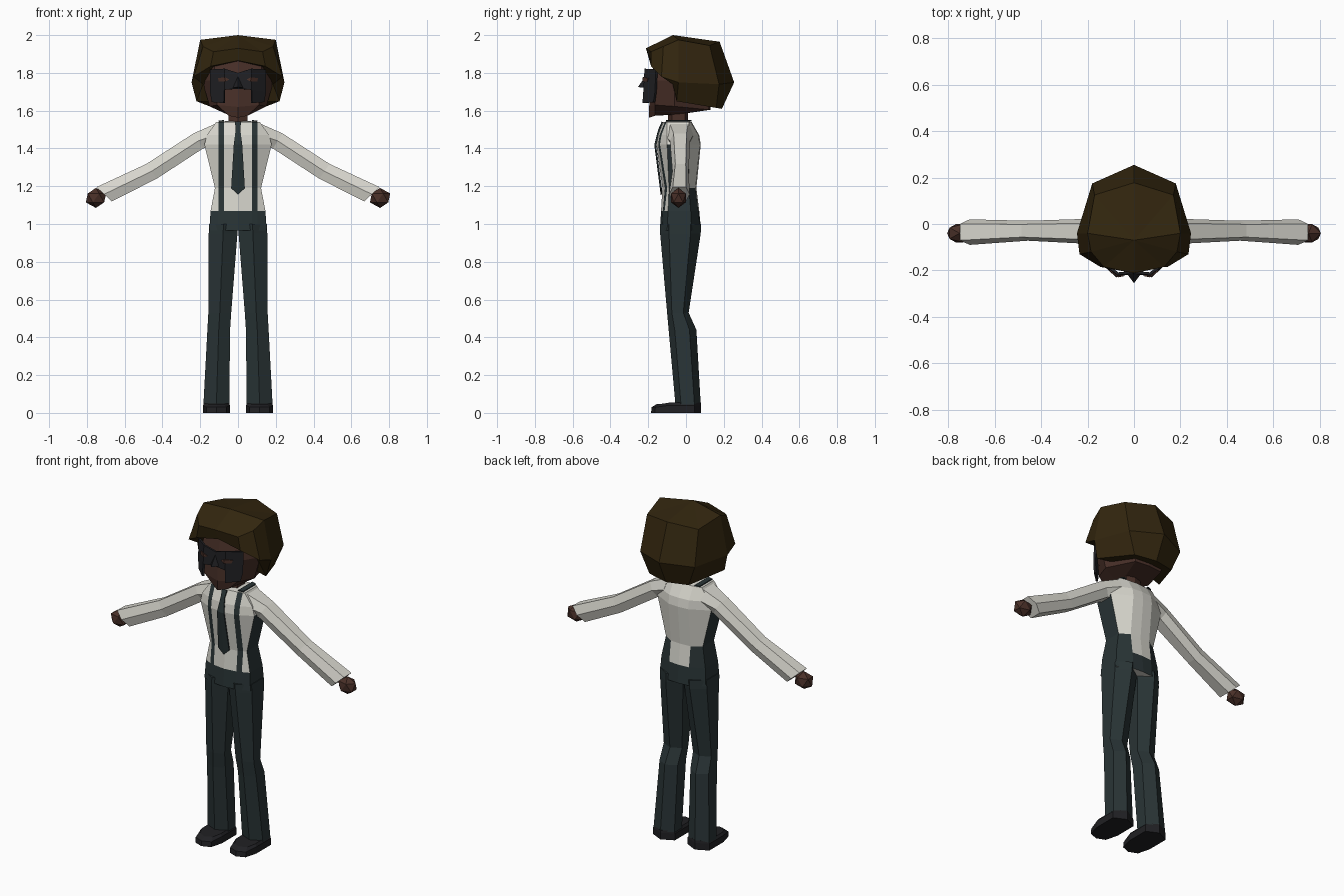
import bpy, bmesh
from mathutils import Matrix, Vector

if "Cube" in bpy.data.objects:
    bpy.data.objects.remove(bpy.data.objects["Cube"])


def material(name, rgb):
    m = bpy.data.materials.new(name)
    m.diffuse_color = (*rgb, 1)
    m.use_nodes = True
    m.node_tree.nodes["Principled BSDF"].inputs["Base Color"].default_value = m.diffuse_color
    return m


HAIR = material("dark brown hair", (0.032, 0.019, 0.0045))
SKIN = material("brown skin", (0.066, 0.029, 0.021))
SHIRT = material("off white cloth", (0.69, 0.68, 0.62))
DARK = material("dark teal cloth", (0.022, 0.034, 0.036))
BLACK = material("soft black", (0.0145, 0.0145, 0.017))


def finish(name, bm, mats):
    bmesh.ops.recalc_face_normals(bm, faces=bm.faces)
    me = bpy.data.meshes.new(name)
    bm.to_mesh(me)
    bm.free()
    for m in mats:
        me.materials.append(m)
    ob = bpy.data.objects.new(name, me)
    bpy.context.collection.objects.link(ob)
    return ob


def both(half):
    """Close a half ring (front centre to back centre) by mirroring it."""
    return half + [(-x, y, z) for x, y, z in reversed(half) if x > 1e-5]


def loft(name, rings, mats, sign=1, rule=None, low=None, high=None):
    """Skin closed rings; low/high are optional cap centre points."""
    bm = bmesh.new()
    vs = [[bm.verts.new((x * sign, y, z)) for x, y, z in r] for r in rings]
    n = len(vs[0])
    for i in range(len(vs) - 1):
        for j in range(n):
            k = (j + 1) % n
            f = bm.faces.new((vs[i][j], vs[i][k], vs[i + 1][k], vs[i + 1][j]))
            if rule:
                f.material_index = rule(i, min(j, n - 1 - j))
    for ring, centre in ((vs[0], low), (vs[-1], high)):
        if centre:
            c = bm.verts.new(centre)
            for j in range(n):
                bm.faces.new((ring[j], ring[(j + 1) % n], c))
        else:
            bm.faces.new(ring)
    return finish(name, bm, mats)


def plate(name, pts, faces, mat, thick, mirror=True):
    """Thin sheet from a few points, mirrored across x."""
    bm = bmesh.new()
    for s in ((1, -1) if mirror else (1,)):
        v = [bm.verts.new((s * x, y, z)) for x, y, z in pts]
        for f in faces:
            idx = f if s > 0 else f[::-1]
            bm.faces.new([v[i] for i in idx])
    bmesh.ops.remove_doubles(bm, verts=bm.verts, dist=1e-4)
    ob = finish(name, bm, [mat])
    mod = ob.modifiers.new("thickness", "SOLIDIFY")
    mod.thickness = thick
    mod.offset = 0
    return ob


# Torso: shirt, braces and trouser top in one skin
def torso_ring(z, yf, yb, xc, yfc, ybc):
    front = lambda x: (x, yf + (yfc - yf) * (x / xc) ** 2, z)
    return both([(0, yf, z), front(0.075), front(0.104), (xc, yfc, z),
                 (xc, ybc, z), (0.065, yb - 0.005, z), (0, yb, z)])


def torso_rule(i, col):
    if i == 0 or (col == 1 and i < 5):
        return 1                      # trousers and braces
    if col == 3 and i < 3:
        return 1                      # dark side panels
    if col == 4 and i == 1:
        return 1                      # raised back of trousers
    return 0


loft("torso", [torso_ring(0.965, -0.138, 0.08, 0.152, -0.10, 0.03),
               torso_ring(1.07, -0.132, 0.07, 0.145, -0.095, 0.025),
               torso_ring(1.19, -0.125, 0.055, 0.122, -0.09, 0.015),
               torso_ring(1.42, -0.157, 0.078, 0.178, -0.10, 0.015),
               torso_ring(1.47, -0.15, 0.07, 0.165, -0.10, 0.02),
               torso_ring(1.54, -0.12, 0.03, 0.115, -0.10, 0.015)],
     [SHIRT, DARK], rule=torso_rule, high=(0, -0.04, 1.55))

# Brace ends over the shoulders
for s in (1, -1):
    plate("brace_top", [(s * 0.075, -0.105, 1.547), (s * 0.104, -0.10, 1.545),
                        (s * 0.104, 0.02, 1.545), (s * 0.075, 0.028, 1.547)],
          [(0, 1, 2, 3)], DARK, 0.006, mirror=False)

# Tie
plate("tie", [(0, -0.125, 1.54), (0.016, -0.125, 1.54), (0.012, -0.142, 1.50),
              (0.022, -0.162, 1.42), (0.036, -0.132, 1.19), (0, -0.13, 1.155),
              (0, -0.164, 1.42), (0, -0.143, 1.50)],
      [(0, 1, 2, 7), (7, 2, 3, 6), (6, 3, 4, 5)], DARK, 0.008)

# Neck
loft("neck", [both([(0, -0.095, z), (0.05, -0.075, z), (0.05, -0.005, z), (0, 0.01, z)])
              for z in (1.52, 1.62)], [SKIN])


# Head
def head_ring(z, yf, wf, ws, ys, wb, yb, zb):
    return both([(0, yf, z), (wf, yf + 0.03, z + 0.01), (ws, ys, (z + zb) / 2 + 0.01),
                 (wb, yb, zb), (0, yb + 0.01, zb)])


loft("head", [head_ring(1.563, -0.195, 0.05, 0.06, -0.08, 0.04, -0.05, 1.58),
              head_ring(1.62, -0.195, 0.11, 0.15, -0.06, 0.09, 0.12, 1.605),
              head_ring(1.75, -0.188, 0.13, 0.19, -0.06, 0.11, 0.13, 1.75),
              head_ring(1.88, -0.165, 0.12, 0.15, -0.06, 0.10, 0.11, 1.86)], [SKIN])

# Hair: rounded faceted volume with an open face edge
hair = [
    [(0, -0.14, 1.86), (0.13, -0.12, 1.83), (0.185, -0.07, 1.74),
     (0.22, -0.05, 1.65), (0.13, 0.16, 1.615), (0, 0.19, 1.61)],
    [(0, -0.185, 1.865), (0.145, -0.185, 1.835), (0.235, -0.13, 1.78),
     (0.246, -0.04, 1.75), (0.18, 0.175, 1.74), (0, 0.255, 1.75)],
    [(0, -0.212, 1.93), (0.13, -0.185, 1.912), (0.185, -0.12, 1.94),
     (0.2, -0.04, 1.975), (0.17, 0.125, 1.945), (0, 0.178, 1.965)]]
loft("hair", [both(r) for r in hair], [HAIR], low=(0, 0.03, 1.64), high=(0, -0.07, 2.0))

# Mask with cheek flaps
plate("mask", [(0, -0.208, 1.80), (0.07, -0.214, 1.822), (0.145, -0.155, 1.818),
               (0, -0.21, 1.715), (0.07, -0.22, 1.712), (0.145, -0.16, 1.70),
               (0.072, -0.226, 1.64), (0.135, -0.168, 1.645)],
      [(0, 3, 4, 1), (1, 4, 5, 2), (4, 6, 7, 5)], BLACK, 0.012)

# Pointed nose of the mask
bm = bmesh.new()
nose = [bm.verts.new(p) for p in ((0, -0.208, 1.79), (-0.035, -0.208, 1.72),
                                  (0.035, -0.208, 1.72), (0, -0.255, 1.725))]
for f in ((0, 1, 3), (1, 2, 3), (2, 0, 3), (0, 2, 1)):
    bm.faces.new([nose[i] for i in f])
finish("mask_nose", bm, [BLACK])

# Eye slits
plate("eyes", [(0.045, -0.222, 1.765), (0.07, -0.226, 1.777), (0.105, -0.199, 1.772),
               (0.1, -0.204, 1.755), (0.065, -0.227, 1.755)],
      [(0, 4, 1), (1, 4, 3, 2)], SKIN, 0.006)


# Arms, hands, legs and shoes on each side
def arm_ring(xt, zt, xb, zb, y0, y1):
    xm, zm = (xt + xb) / 2, (zt + zb) / 2
    inset = (y1 - y0) * 0.18
    return [(xt, y0 + inset, zt), (xm, y0, zm), (xb, y0 + inset, zb),
            (xb, y1 - inset, zb), (xm, y1, zm), (xt, y1 - inset, zt)]


def leg_ring(z, xi, xo, yf, yb):
    d, c = yb - yf, (xi + xo) / 2
    return [(c, yf, z), (xo, yf + d * 0.22, z), (xo, yb - d * 0.25, z),
            (c, yb, z), (xi, yb - d * 0.25, z), (xi, yf + d * 0.22, z)]


def shoe_ring(z, t, xi, xo, yf):
    return [((xi + xo) / 2, yf, z), (xo - 0.02, yf + 0.02, z), (xo, -0.09, z + t),
            (xo, 0.045, z + t), ((xi + xo) / 2, 0.08, z + t), (xi, 0.045, z + t),
            (xi, -0.09, z + t), (xi + 0.02, yf + 0.02, z)]


for side, s in (("right", 1), ("left", -1)):
    loft(side + "_arm", [arm_ring(0.11, 1.535, 0.13, 1.41, -0.115, 0.04),
                         arm_ring(0.235, 1.48, 0.185, 1.40, -0.085, 0.022),
                         arm_ring(0.485, 1.318, 0.43, 1.24, -0.072, 0.014),
                         arm_ring(0.75, 1.195, 0.668, 1.12, -0.09, 0.02)], [SHIRT], sign=s)
    bm = bmesh.new()
    bmesh.ops.create_icosphere(bm, subdivisions=1, radius=1,
                               matrix=Matrix.Translation(Vector((s * 0.752, -0.04, 1.138)))
                               @ Matrix.Diagonal((0.06, 0.046, 0.053, 1)))
    finish(side + "_hand", bm, [SKIN])
    loft(side + "_trouser_leg", [leg_ring(0.045, 0.046, 0.183, -0.056, 0.078),
                                 leg_ring(0.44, 0.042, 0.162, -0.092, 0.055),
                                 leg_ring(0.53, 0.036, 0.157, -0.1, 0.014),
                                 leg_ring(0.95, 0.003, 0.155, -0.137, 0.078),
                                 leg_ring(1.0, 0.0, 0.153, -0.138, 0.079)], [DARK], sign=s)
    loft(side + "_shoe", [shoe_ring(0.0, 0.0, 0.042, 0.186, -0.185),
                          shoe_ring(0.03, 0.01, 0.042, 0.186, -0.182),
                          shoe_ring(0.047, 0.007, 0.052, 0.176, -0.155)], [BLACK], sign=s)
